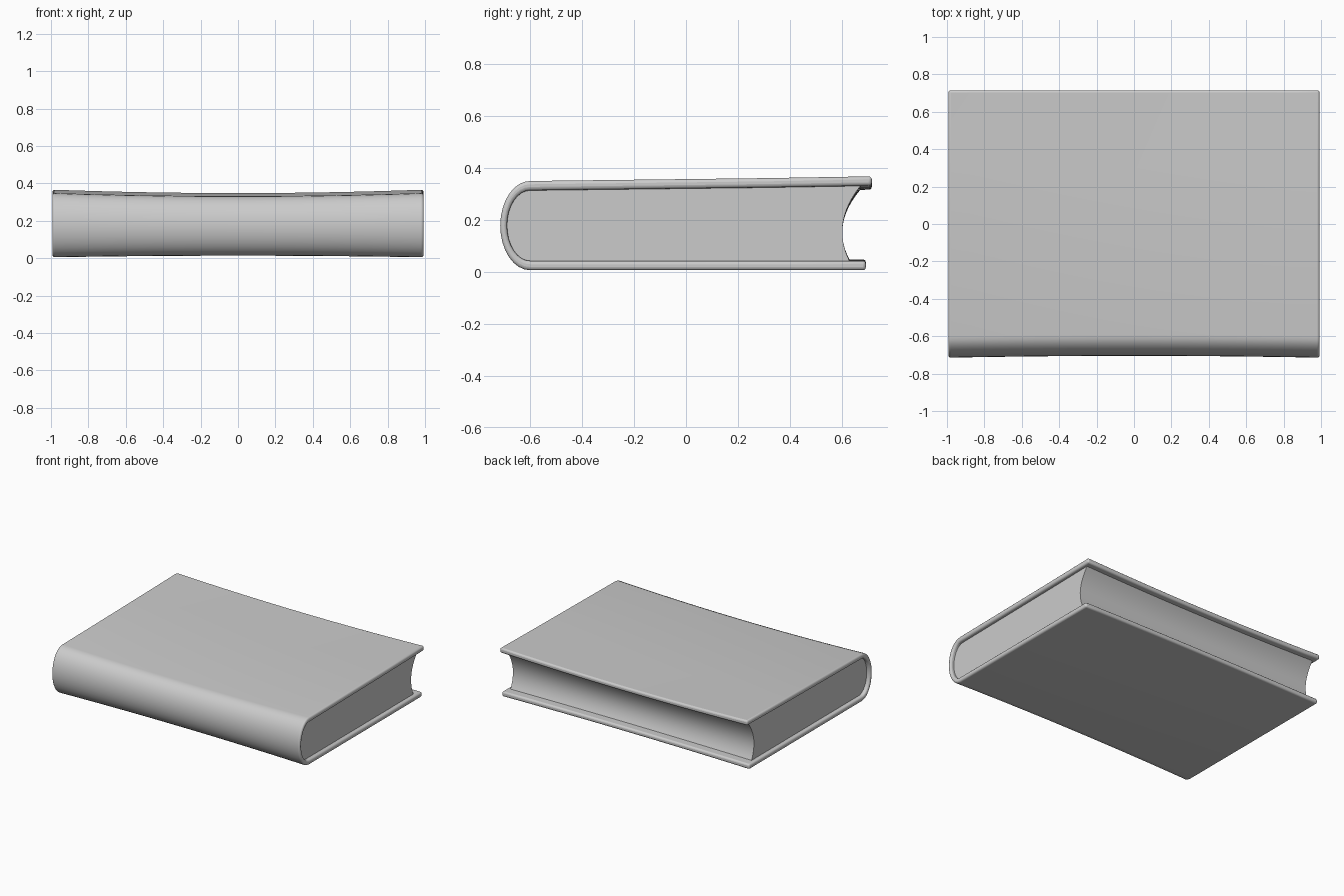
import bpy, bmesh, math

if "Cube" in bpy.data.objects:
    bpy.data.objects.remove(bpy.data.objects["Cube"])

STATIONS = 17          # slices along the book's length


def warp(x, y, z):
    """Slight sag of the boards and hollow of the spine toward mid-length."""
    k = 1 - x * x
    t = z / 0.36
    z += k * (-0.018 * t + 0.009 * (1 - t))
    if y < 0:
        y += 0.01 * k * (-y / 0.71)
    return x, y, z


def loft(name, profile, half, caps, bevel):
    """Sweep a closed (y, z) profile along x and cap both ends."""
    bm = bmesh.new()
    rings = []
    for i in range(STATIONS):
        u = -1 + 2 * i / (STATIONS - 1)
        rings.append([bm.verts.new(warp(u * half, y, z)) for y, z in profile])
    n = len(profile)
    for a, b in zip(rings, rings[1:]):
        for j in range(n):
            k = (j + 1) % n
            bm.faces.new((a[j], a[k], b[k], b[j]))
    for ring in (rings[0], rings[-1]):
        for cap in caps:
            bm.faces.new([ring[j] for j in cap])
    bmesh.ops.recalc_face_normals(bm, faces=bm.faces)
    mesh = bpy.data.meshes.new(name)
    bm.to_mesh(mesh)
    bm.free()
    obj = bpy.data.objects.new(name, mesh)
    bpy.context.collection.objects.link(obj)
    if bevel:
        mod = obj.modifiers.new("rounded_edges", "BEVEL")
        mod.width = bevel
        mod.segments = 3
        mod.limit_method = "ANGLE"
        mod.angle_limit = math.radians(50)
    bpy.context.view_layer.objects.active = obj
    obj.select_set(True)
    bpy.ops.object.shade_smooth_by_angle(angle=math.radians(40))
    obj.select_set(False)
    return obj


def c_curve(t_board, t_spine, arc=16):
    """C-shaped section, inset from the outside: top board, spine, bottom board."""
    pts = [(0.715, 0.367 - t_board), (0.3, 0.36 - t_board)]
    ry, rz = 0.115 - t_spine, 0.172 - t_board
    for i in range(arc + 1):
        a = math.pi / 2 + math.pi * i / arc
        c, s = math.cos(a), math.sin(a)
        pts.append((-0.6 + ry * c, 0.177 + rz * s))
    return pts + [(0.3, 0.005 + t_board), (0.692, 0.005 + t_board)]


# Cover: two boards joined by a rounded spine
outer, inner = c_curve(0, 0), c_curve(0.036, 0.026)
n = len(outer)
cover_caps = [(j, j + 1, 2 * n - 2 - j, 2 * n - 1 - j) for j in range(n - 1)]
loft("cover", outer + inner[::-1], 0.992, cover_caps, 0.012)

# Page block: fills the cover, with a hollow fore edge
body = c_curve(0.026, 0.018)[2:-2]
fore = []
for i in range(13):
    t = i / 12
    y = 0.632 + (0.675 - 0.632) * t - 0.05 * 4 * t * (1 - t)
    fore.append((y, 0.034 + 0.302 * t))
pages = body + fore
loft("page_block", pages, 0.965, [tuple(range(len(pages)))], 0)
